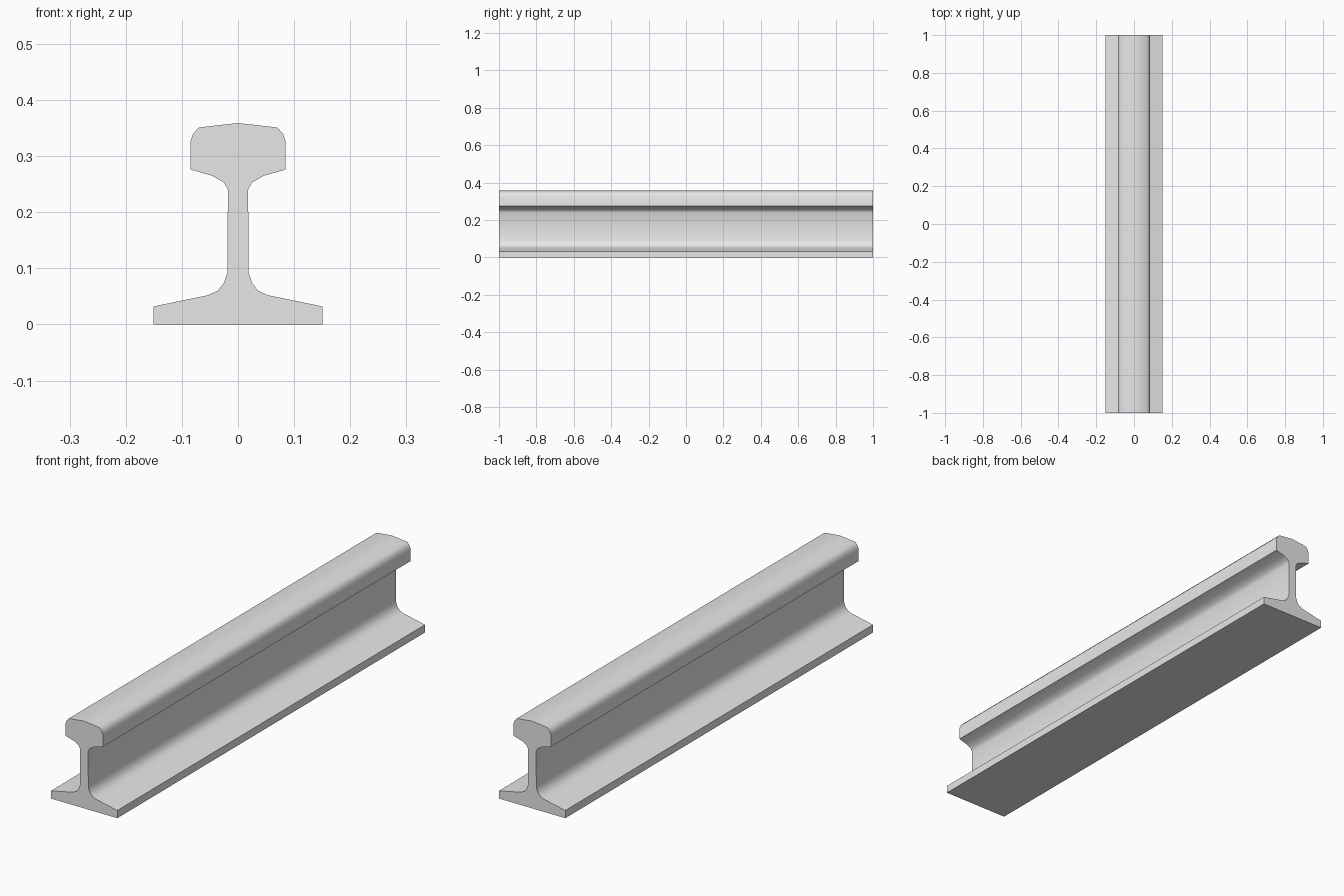
import bpy
import bmesh
import math

cube = bpy.data.objects.get("Cube")
if cube:
    bpy.data.objects.remove(cube, do_unlink=True)

LENGTH = 2.0

# Plain grey steel
steel = bpy.data.materials.new("grey_steel")
steel.use_nodes = True
grey = (0.8, 0.8, 0.8, 1.0)
steel.diffuse_color = grey
steel.node_tree.nodes["Principled BSDF"].inputs["Base Color"].default_value = grey

# Half section (x, z): foot, fillet, web, underside of head, crown
half = [
    (0.151, 0), (0.151, 0.032),
    (0.054, 0.052), (0.036, 0.060), (0.025, 0.074), (0.019, 0.092),
    (0.018, 0.240), (0.025, 0.253), (0.046, 0.265),
    (0.085, 0.276), (0.085, 0.325), (0.080, 0.340), (0.070, 0.351),
]
section = half + [(0, 0.359)] + [(-x, z) for x, z in reversed(half)]

# Extrude the section along y
bm = bmesh.new()
end = bm.faces.new([bm.verts.new((x, -LENGTH / 2, z)) for x, z in section])
extruded = bmesh.ops.extrude_face_region(bm, geom=[end], use_keep_orig=True)
moved = [v for v in extruded["geom"] if isinstance(v, bmesh.types.BMVert)]
bmesh.ops.translate(bm, verts=moved, vec=(0, LENGTH, 0))
bmesh.ops.recalc_face_normals(bm, faces=bm.faces)

mesh = bpy.data.meshes.new("rail")
bm.to_mesh(mesh)
bm.free()
mesh.materials.append(steel)
rail = bpy.data.objects.new("rail", mesh)
bpy.context.collection.objects.link(rail)

# Smooth fillets, crisp ends and corners
bpy.ops.object.select_all(action='DESELECT')
rail.select_set(True)
bpy.context.view_layer.objects.active = rail
bpy.ops.object.shade_smooth_by_angle(angle=math.radians(45))
